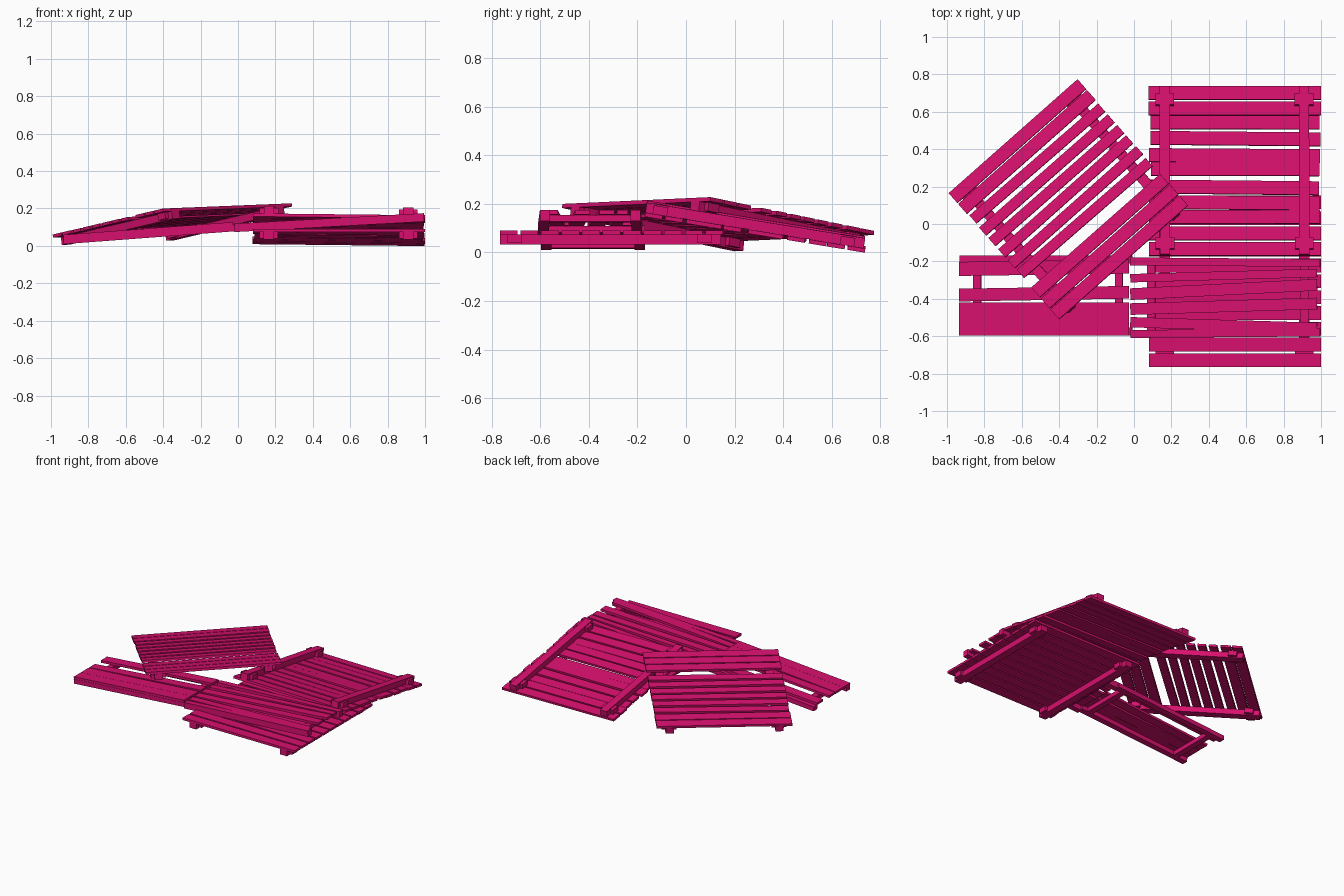
import bpy
import random
from mathutils import Matrix, Vector

random.seed(4)
if "Cube" in bpy.data.objects:
    bpy.data.objects.remove(bpy.data.objects["Cube"])

paint = bpy.data.materials.new("crimson_pink")
paint.use_nodes = True
colour = (0.68, 0.005, 0.155, 1)
paint.diffuse_color = colour
paint.node_tree.nodes["Principled BSDF"].inputs["Base Color"].default_value = colour

PLANK, RAIL = 0.017, 0.041


def frame(origin, along, across):
    """Local axes of a pallet: x along the planks, y across them, z outwards."""
    x = Vector(along).normalized()
    z = x.cross(Vector(across)).normalized()
    y = z.cross(x)
    m = Matrix((x, y, z)).transposed().to_4x4()
    m.translation = Vector(origin)
    return m


def board(name, m, start, end, width, low, high):
    """Straight board between two local points, with square ends."""
    a, b = Vector(start), Vector(end)
    side = Vector((a.y - b.y, b.x - a.x)).normalized() * width / 2
    corners = [a + side, a - side, b - side, b + side]
    verts = [m @ Vector((c.x, c.y, z)) for z in (low, high) for c in corners]
    faces = [(3, 2, 1, 0), (4, 5, 6, 7)]
    faces += [(i, (i + 1) % 4, (i + 1) % 4 + 4, i + 4) for i in range(4)]
    mesh = bpy.data.meshes.new(name)
    mesh.from_pydata(verts, [], faces)
    # Keep all normals outwards
    if (b - a).cross(side) < 0:
        mesh.flip_normals()
    mesh.materials.append(paint)
    ob = bpy.data.objects.new(name, mesh)
    bpy.context.collection.objects.link(ob)


def pallet(name, m, planks, size=0.92, up=False, loose=0.0):
    """Square pallet: planks over two rails with a block at each rail end."""
    def span(lo, hi):
        return (-hi, -lo) if not up else (lo, hi)
    for y, width in planks:
        wob = [random.uniform(-loose, loose) for _ in range(2)]
        if y < 0.16 or y > size - 0.16:
            wob = [0, 0]
        board(name + "_plank", m, (abs(wob[0]), y + wob[0]),
              (size - abs(wob[1]), y + wob[1]), width, *span(0, PLANK))
    for x in (0.085, size - 0.09):
        board(name + "_rail", m, (x, 0), (x, size - 0.01), 0.055, *span(PLANK, PLANK + RAIL))
        for y in (0.03, size - 0.11):
            board(name + "_block", m, (x, y), (x, y + 0.06), 0.1,
                  *span(PLANK, PLANK + RAIL - 0.006))


even = [(0.036 + 0.0845 * i, 0.073) for i in range(11)]

# Flat pallet at the front
pallet("flat_pallet", frame((0.08, -0.765, 0.091), (1, 0, 0), (0, 1, 0)), even)

# Upturned pallet at the back, rails on top, leaning on the flat one
pallet("upturned_pallet", frame((0.08, -0.17, 0.157), (0.92, 0, -0.01), (0, 0.9, -0.147)),
       even, up=True, loose=0.012)

# Leaning pallet, turned at an angle, with a gap among its planks
gapped = [(0.037, 0.07), (0.115, 0.07), (0.795, 0.07), (0.873, 0.07), (0.715, 0.07)]
gapped += [(0.2 + 0.078 * i, 0.057) for i in range(6)]
pallet("leaning_pallet", frame((-0.40, -0.51, 0.2), (0.69, 0.61, 0.028), (-0.6, 0.67, -0.14)),
       [(0.91 - y, w) for y, w in gapped], loose=0.005)

# Narrow sloping panel on the left
m = frame((-0.95, 0, 0.058), (0.93, 0, 0.07), (0, 1, 0))
for a, b, width in ((-0.24, -0.228, 0.075), (-0.38, -0.365, 0.068),
                    (-0.465, -0.465, 0.09), (-0.553, -0.553, 0.084)):
    board("panel_plank", m, (0.015, a), (0.925, b), width, -PLANK, 0)
for y in (-0.19, -0.575):
    board("panel_rail", m, (0.015, y), (0.94, y), 0.043, -0.05, -PLANK)
for x in (0.11, 0.87):
    board("panel_batten", m, (x, -0.555), (x, -0.21), 0.042, -0.05, -PLANK)

# Narrow sloping panel on the right, resting on the flat pallet
m = frame((-0.02, 0, 0.119), (1.0, 0, 0.055), (0, 1, 0))
for a, b, width in ((-0.29, -0.262, 0.045), (-0.375, -0.325, 0.062),
                    (-0.455, -0.425, 0.062), (-0.525, -0.555, 0.055)):
    board("upper_plank", m, (0.0, a), (1.0, b), width, -PLANK, 0)
for a, b in ((-0.2, -0.208), (-0.588, -0.58)):
    board("upper_rail", m, (0.0, a), (1.015, b), 0.042, -0.045, 0)
for x in (0.11, 0.93):
    board("upper_batten", m, (x, -0.57), (x, -0.22), 0.045, -0.045, -PLANK)
